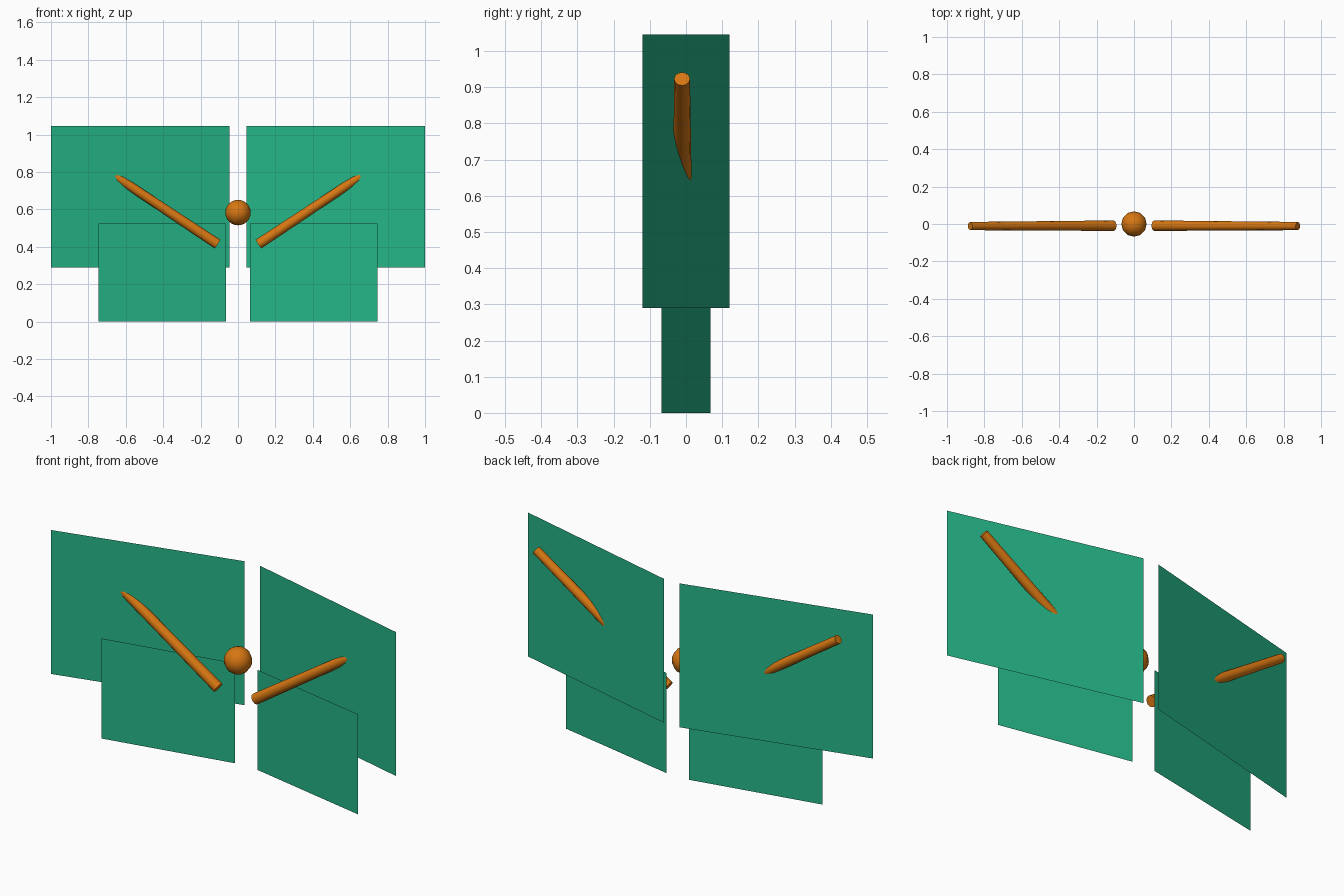
import bpy, bmesh
from mathutils import Vector

if "Cube" in bpy.data.objects:
    bpy.data.objects.remove(bpy.data.objects["Cube"])


def material(name, srgb):
    m = bpy.data.materials.new(name)
    lin = [((c / 255 + 0.055) / 1.055) ** 2.4 for c in srgb]
    m.diffuse_color = (*lin, 1)
    m.use_nodes = True
    m.node_tree.nodes["Principled BSDF"].inputs["Base Color"].default_value = m.diffuse_color
    return m


green = material("green", (37, 181, 135))
orange = material("orange", (215, 119, 18))


def finish(bm, name, mat, smooth=False):
    mesh = bpy.data.meshes.new(name)
    bm.to_mesh(mesh)
    bm.free()
    mesh.materials.append(mat)
    obj = bpy.data.objects.new(name, mesh)
    bpy.context.collection.objects.link(obj)
    if smooth:
        bpy.context.view_layer.objects.active = obj
        obj.select_set(True)
        bpy.ops.object.shade_smooth_by_angle(angle=0.7)
        obj.select_set(False)
    return obj


def panel(name, side, x0, x1, depth, z0, z1):
    # upright sheet, its outer edge swept toward the front
    bm = bmesh.new()
    corners = [(x0, depth, z0), (x1, -depth, z0), (x1, -depth, z1), (x0, depth, z1)]
    if side < 0:
        corners.reverse()
    bm.faces.new([bm.verts.new((side * x, y, z)) for x, y, z in corners])
    return finish(bm, name, green)


def rod(name, side):
    # tapered rod passing through the upper wing
    a = Vector((side * 0.109, -0.009, 0.414))
    b = Vector((side * 0.876, -0.011, 0.923))
    bm = bmesh.new()
    bmesh.ops.create_cone(bm, cap_ends=True, segments=12, radius1=0.028,
                          radius2=0.022, depth=(b - a).length)
    obj = finish(bm, name, orange, True)
    obj.rotation_mode = 'QUATERNION'
    obj.rotation_quaternion = (b - a).to_track_quat('Z', 'Y')
    obj.location = (a + b) / 2


for label, side in (("left", -1), ("right", 1)):
    panel("upper_wing_" + label, side, 0.045, 1.0, 0.12, 0.29, 1.045)
    panel("lower_wing_" + label, side, 0.065, 0.745, 0.068, 0.0, 0.525)
    rod("rod_" + label, side)

# central ball
bm = bmesh.new()
bmesh.ops.create_uvsphere(bm, u_segments=12, v_segments=12, radius=0.068)
ball = finish(bm, "center_ball", orange, True)
ball.location = (0, 0, 0.583)
